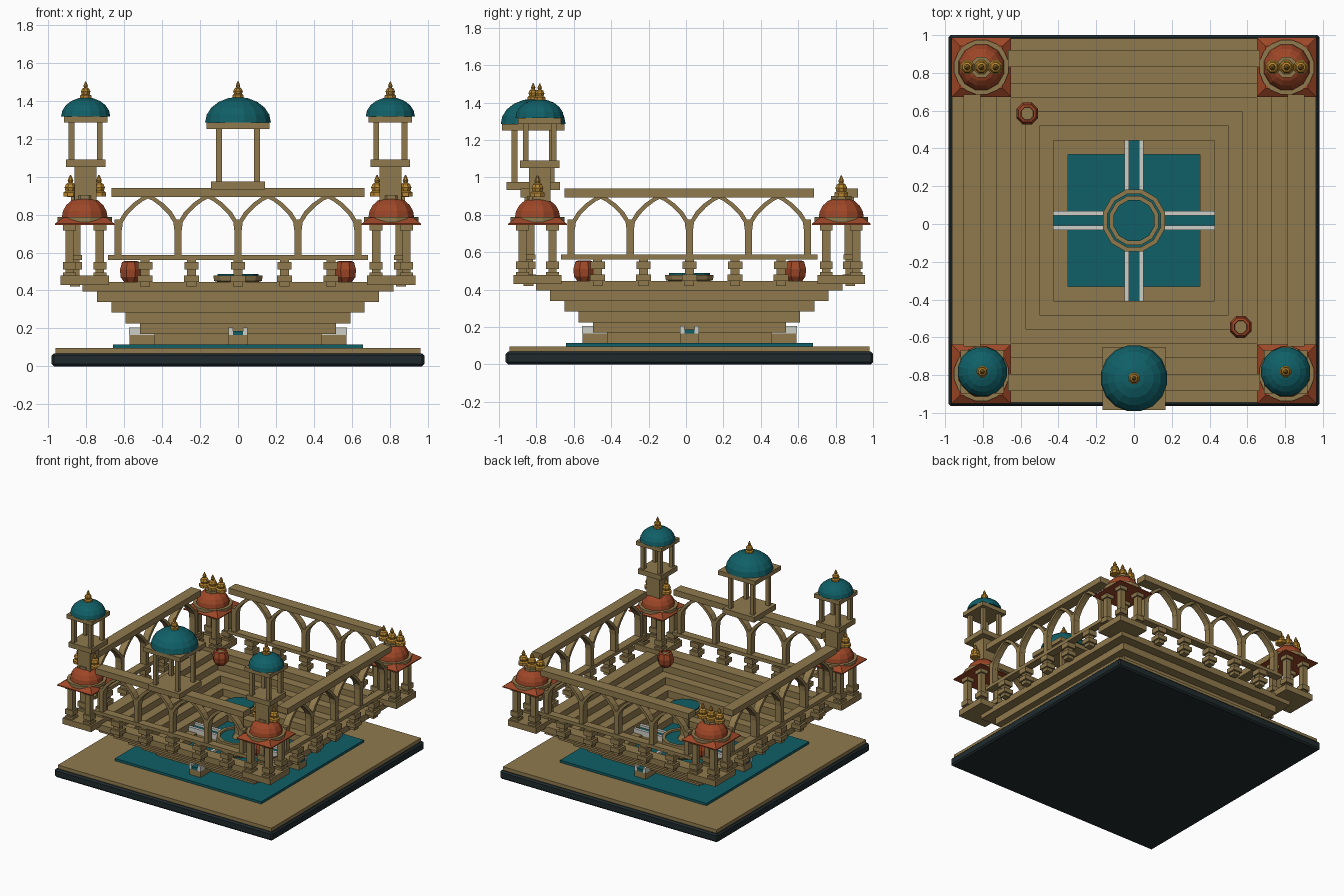
import bpy, bmesh, math
from mathutils import Matrix, Vector

cube = bpy.data.objects.get("Cube")
if cube:
    bpy.data.objects.remove(cube, do_unlink=True)


def material(name, r, g, b):
    m = bpy.data.materials.new(name)
    m.use_nodes = True
    m.diffuse_color = (r, g, b, 1)
    m.node_tree.nodes["Principled BSDF"].inputs["Base Color"].default_value = (r, g, b, 1)
    return m


SAND = material("sandstone", 0.28, 0.195, 0.075)
TEAL = material("teal", 0.005, 0.115, 0.135)
RUST = material("rust red", 0.34, 0.062, 0.02)
GOLD = material("gold", 0.48, 0.24, 0.03)
WHITE = material("white marble", 0.62, 0.62, 0.58)
DARK = material("charcoal", 0.014, 0.023, 0.026)

CENTRE = Matrix.Translation((0, 0.018, 0))


def finish(bm, name, mat, place):
    bmesh.ops.recalc_face_normals(bm, faces=bm.faces)
    bm.transform(CENTRE @ place)
    mesh = bpy.data.meshes.new(name)
    bm.to_mesh(mesh)
    bm.free()
    mesh.materials.append(mat)
    obj = bpy.data.objects.new(name, mesh)
    bpy.context.collection.objects.link(obj)
    return obj


def add_box(bm, x, y, z0, z1, hx, hy=None):
    hy = hx if hy is None else hy
    m = Matrix.Translation((x, y, (z0 + z1) / 2)) @ Matrix.Diagonal((2 * hx, 2 * hy, z1 - z0, 1))
    bmesh.ops.create_cube(bm, size=1, matrix=m)


def boxes(name, mat, items, place=Matrix()):
    bm = bmesh.new()
    for item in items:
        add_box(bm, *item)
    return finish(bm, name, mat, place)


def lathe(name, mat, profile, place=Matrix(), sides=12):
    """Spin (radius, height) points around z and close both ends."""
    bm = bmesh.new()
    rings = []
    for r, z in profile:
        rings.append([bm.verts.new((r * math.cos(a), r * math.sin(a), z))
                      for a in (math.tau * (i + 0.5) / sides for i in range(sides))])
    for low, high in zip(rings, rings[1:]):
        for i in range(sides):
            j = (i + 1) % sides
            bm.faces.new((low[i], low[j], high[j], high[i]))
    bm.faces.new(rings[0])
    bm.faces.new(rings[-1])
    return finish(bm, name, mat, place)


def dome(name, mat, radius, height, place, sides=16, rings=5):
    steps = [math.pi / 2 * i / rings for i in range(rings)]
    profile = [(radius * math.cos(a), height * math.sin(a)) for a in steps]
    lathe(name, mat, profile + [(0.005, height)], place, sides)


def finial(name, place, size=1.0):
    shape = [(0.04, 0), (0.04, 0.022), (0.028, 0.03), (0.034, 0.048), (0.026, 0.066),
             (0.012, 0.074), (0.016, 0.086), (0.003, 0.115)]
    lathe(name, GOLD, [(r * size, z * size) for r, z in shape], place, 8)


def at(x, y, z=0):
    return Matrix.Translation((x, y, z))


# Plinth, ground slab and pool
plinth = boxes("plinth", DARK, [(0, 0, 0, 0.068, 0.982)])
bevel = plinth.modifiers.new("soft edge", "BEVEL")
bevel.width = 0.012
boxes("ground_slab", SAND, [(0, 0, 0.06, 0.096, 0.963)])
boxes("pool", TEAL, [(0, 0, 0.09, 0.115, 0.66)])

# Stepped tiers, each a square ring wider than the one below
levels = [0.115, 0.17, 0.225, 0.283, 0.34, 0.395, 0.445]
for k in range(6):
    inner, outer = 0.35 + 0.075 * k, 0.44 + 0.076 * k
    mid, half = (inner + outer) / 2, (outer - inner) / 2
    strips = []
    for s in (-1, 1):
        strips.append((0, s * mid, levels[k], levels[k + 1], outer, half))
        strips.append((s * mid, 0, levels[k], levels[k + 1], half, inner))
    boxes(f"tier_{k + 1}", SAND, strips)

# Crossing water channels
for name, angle in (("channel_across", 0), ("channel_along", math.pi / 2)):
    turn = Matrix.Rotation(angle, 4, "Z")
    boxes(name + "_bed", SAND, [(0, 0, 0.112, 0.167, 0.572, 0.05)], turn)
    boxes(name + "_walls", WHITE, [(0, s * 0.039, 0.165, 0.205, 0.575, 0.012) for s in (-1, 1)], turn)
    boxes(name + "_water", TEAL, [(0, 0, 0.165, 0.186, 0.573, 0.028)], turn)

# Fountain with a lower basin and a raised bowl
lathe("fountain_basin", SAND, [(0.15, 0.11), (0.17, 0.13), (0.17, 0.23), (0.145, 0.23), (0.145, 0.2)])
lathe("fountain_basin_water", TEAL, [(0.146, 0.2), (0.146, 0.215)])
lathe("fountain_stem", SAND, [(0.06, 0.2), (0.035, 0.25), (0.035, 0.4), (0.06, 0.44)])
lathe("fountain_bowl", SAND, [(0.05, 0.43), (0.13, 0.45), (0.135, 0.478), (0.115, 0.478)])
lathe("fountain_bowl_water", TEAL, [(0.113, 0.46), (0.113, 0.488)])

# Pointed arch outline, right half, as inner and outer edges
BAY = 0.316
OUTER = [(0.158, 0.72), (0.155, 0.765), (0.125, 0.815), (0.08, 0.86), (0.03, 0.895), (0, 0.91)]
INNER = [(0.138, 0.72), (0.133, 0.76), (0.107, 0.8), (0.066, 0.842), (0.025, 0.873), (0, 0.885)]


def arcade(name, place):
    bm = bmesh.new()
    for i in range(5):
        add_box(bm, (i - 2) * BAY, -0.855, 0.58, 0.775, 0.019, 0.026)
    for i in range(4):
        cx = (i - 1.5) * BAY
        for s in (-1, 1):
            for j in range(len(OUTER) - 1):
                quad = [OUTER[j], OUTER[j + 1], INNER[j + 1], INNER[j]]
                front = [bm.verts.new((cx + s * x, -0.881, z)) for x, z in quad]
                back = [bm.verts.new((cx + s * x, -0.829, z)) for x, z in quad]
                bm.faces.new(front)
                bm.faces.new(back)
                for a in range(4):
                    b = (a + 1) % 4
                    bm.faces.new((front[a], front[b], back[b], back[a]))
    finish(bm, name, SAND, place)


# Four sides: balusters, rail, arcade and top beam
for k, side in enumerate(("front", "left", "back", "right")):
    turn = Matrix.Rotation(k * math.pi / 2, 4, "Z")
    blocks = []
    for i in range(-2, 3):
        for z0, z1, h in ((0.42, 0.445, 0.026), (0.445, 0.48, 0.04), (0.48, 0.51, 0.024),
                          (0.51, 0.55, 0.038), (0.55, 0.565, 0.024)):
            blocks.append((i * 0.245, -0.86, z0, z1, h))
    boxes(side + "_balusters", SAND, blocks, turn)
    boxes(side + "_rail", SAND, [(0, -0.855, 0.56, 0.587, 0.685, 0.032)], turn)
    arcade(side + "_arcade", turn)
    boxes(side + "_beam", SAND, [(0, -0.857, 0.892, 0.94, 0.667, 0.045)], turn)


def small_pavilion(name, place, base, base_z, post, roof, roof_z, radius, height):
    """Slab, four posts, roof slab, dome and finial."""
    boxes(name + "_floor", SAND, [(0, 0, *base_z, base)], place)
    boxes(name + "_posts", SAND, [(sx * post, sy * post, base_z[1], roof_z[0], 0.015)
                                  for sx in (-1, 1) for sy in (-1, 1)], place)
    boxes(name + "_roof", SAND, [(0, 0, *roof_z, roof)], place)
    dome(name + "_dome", TEAL, radius, height, place @ at(0, 0, roof_z[1]))
    finial(name + "_finial", place @ at(0, 0, roof_z[1] + height - 0.008), 0.8)


# Corner kiosks, the front two carrying towers
for sx, lr in ((1, "left"), (-1, "right")):
    for sy, fb in ((-1, "front"), (1, "back")):
        name = f"{fb}_{lr}_kiosk"
        here = at(sx * 0.808, sy * 0.812)
        boxes(name + "_base", SAND, [(0, 0, 0.43, 0.478, 0.128)], here)
        posts = []
        for px in (-0.08, 0.08):
            for py in (-0.08, 0.08):
                for z0, z1, h in ((0.478, 0.75, 0.022), (0.478, 0.495, 0.034),
                                  (0.51, 0.55, 0.034), (0.715, 0.745, 0.034)):
                    posts.append((px, py, z0, z1, h))
        boxes(name + "_posts", SAND, posts, here)
        lathe(name + "_eaves", RUST, [(0.157 * 2 ** 0.5, 0.745), (0.157 * 2 ** 0.5, 0.752),
                                      (0.16, 0.785)], here, 4)
        lathe(name + "_cornice", SAND, [(0.147, 0.762), (0.147, 0.787)], here, 16)
        dome(name + "_dome", RUST, 0.125, 0.11, here @ at(0, 0, 0.785), 12)
        lathe(name + "_crown", SAND, [(0.06, 0.86), (0.06, 0.9)], here, 8)
        for i in (-1, 0, 1):
            finial(f"{name}_finial_{i + 2}", here @ at(i * 0.075, 0, 0.895))
        if sy < 0:
            tower = at(sx * 0.803, -0.8)
            boxes(f"{lr}_tower_shaft", SAND, [(0, 0, 0.87, 1.06, 0.058)], tower)
            small_pavilion(f"{lr}_tower", tower, 0.105, (1.05, 1.09), 0.075,
                           0.115, (1.285, 1.318), 0.132, 0.1)

# Domed pavilion over the front beam
small_pavilion("front_pavilion", at(0, -0.835), 0.142, (0.932, 0.974), 0.1,
               0.167, (1.25, 1.285), 0.177, 0.135)

# Pair of urns on the steps
for name, x, y in (("right_urn", -0.565, 0.567), ("left_urn", 0.565, -0.563)):
    lathe(name, RUST, [(0.035, 0.44), (0.058, 0.47), (0.062, 0.51), (0.05, 0.55),
                       (0.036, 0.555), (0.034, 0.53)], at(x, y), 8)
    lathe(name + "_filling", SAND, [(0.034, 0.53), (0.034, 0.54)], at(x, y), 8)
